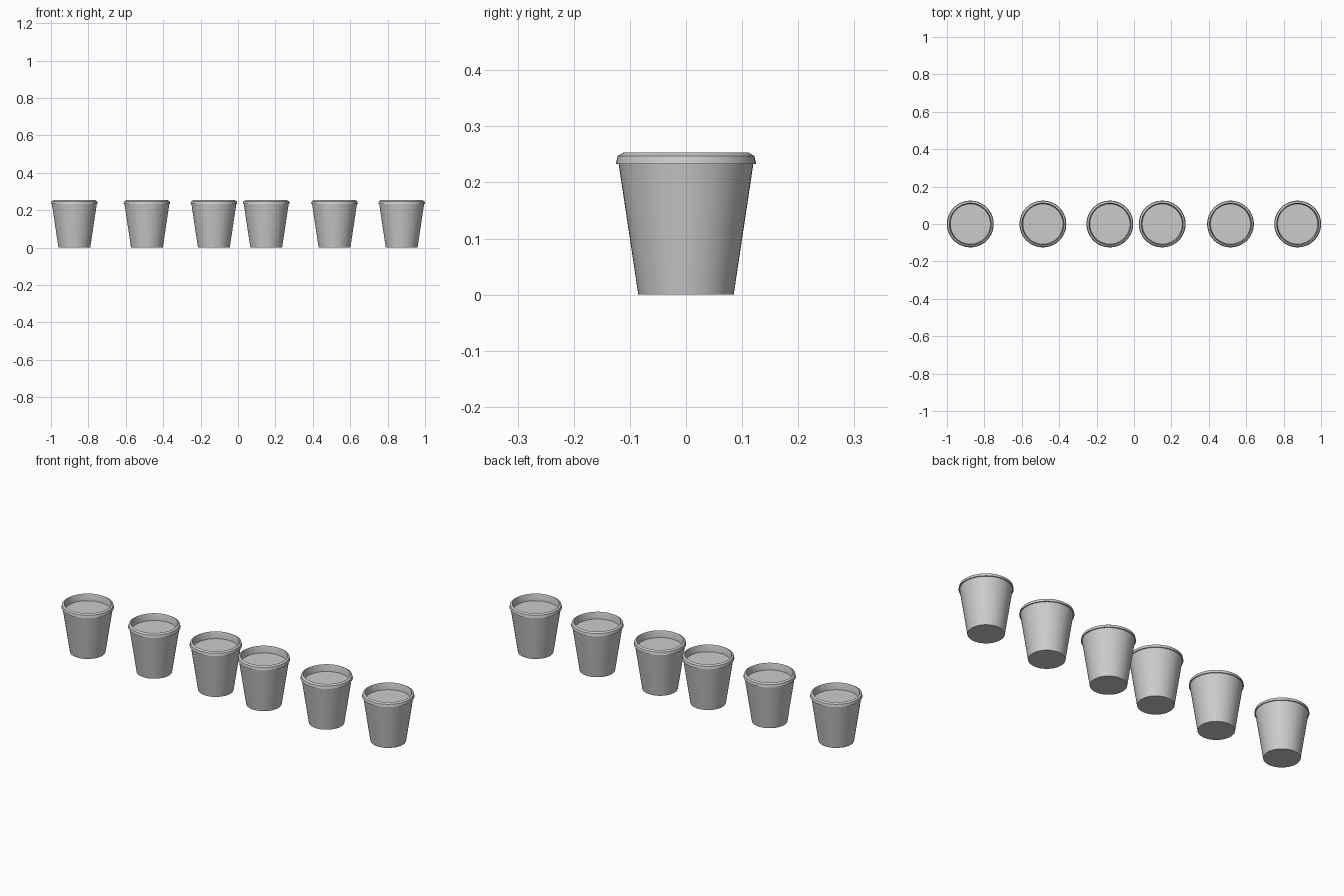
import bpy, bmesh, math

if "Cube" in bpy.data.objects:
    bpy.data.objects.remove(bpy.data.objects["Cube"])

SEGMENTS = 48
CENTRES = [-0.875, -0.487, -0.129, 0.151, 0.516, 0.875]
# Outer wall, rolled rim and inner wall down to the soil
POT = [(0, 0), (0.085, 0), (0.12, 0.233), (0.125, 0.233), (0.122, 0.247),
       (0.112, 0.253), (0.11, 0.247), (0.107, 0.215)]
SOIL = [(0.1072, 0.217), (0, 0.217)]


def lathe(name, profile, x):
    """Spin a radius/height profile around z."""
    bm = bmesh.new()
    verts = [bm.verts.new((r, 0, z)) for r, z in profile]
    edges = [bm.edges.new(pair) for pair in zip(verts, verts[1:])]
    bmesh.ops.spin(bm, geom=verts + edges, cent=(0, 0, 0), axis=(0, 0, 1),
                   angle=math.tau, steps=SEGMENTS, use_duplicate=False)
    bmesh.ops.remove_doubles(bm, verts=bm.verts, dist=1e-5)
    bmesh.ops.recalc_face_normals(bm, faces=bm.faces)
    if name.startswith("soil") and sum(f.normal.z for f in bm.faces) < 0:
        bmesh.ops.reverse_faces(bm, faces=bm.faces)
    mesh = bpy.data.meshes.new(name)
    bm.to_mesh(mesh)
    bm.free()
    ob = bpy.data.objects.new(name, mesh)
    bpy.context.collection.objects.link(ob)
    ob.location.x = x
    bpy.ops.object.select_all(action='DESELECT')
    ob.select_set(True)
    bpy.context.view_layer.objects.active = ob
    bpy.ops.object.shade_smooth_by_angle(angle=math.radians(20))


# Row of six filled pots
for i, x in enumerate(CENTRES, 1):
    lathe(f"pot_{i}", POT, x)
    lathe(f"soil_{i}", SOIL, x)
